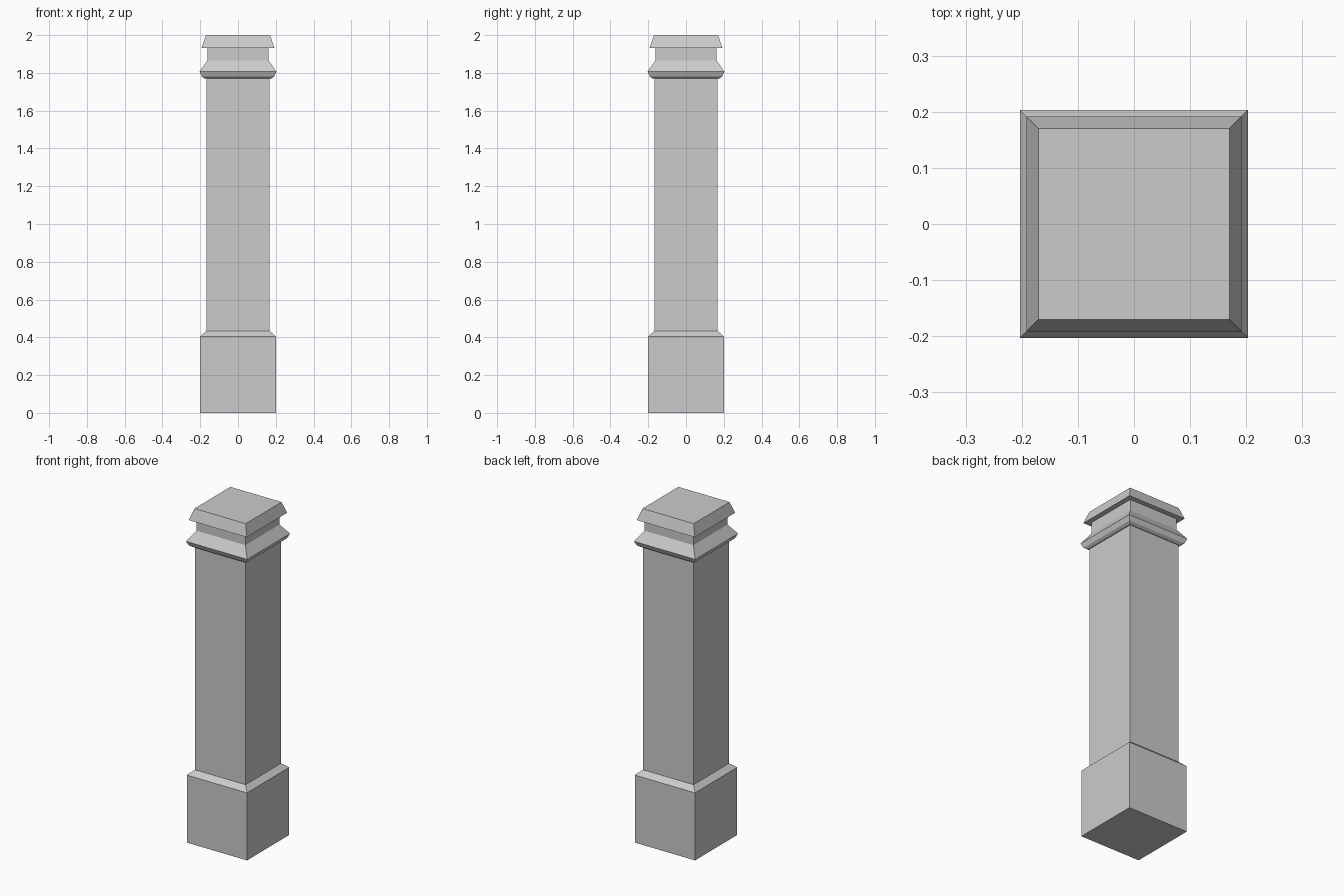
import bpy, bmesh

if "Cube" in bpy.data.objects:
    bpy.data.objects.remove(bpy.data.objects["Cube"])


def square_loft(name, profile):
    """Stack square rings given as (half width, z) and close both ends."""
    bm = bmesh.new()
    rings = []
    for h, z in profile:
        rings.append([bm.verts.new((sx * h, sy * h, z))
                      for sx, sy in ((-1, -1), (1, -1), (1, 1), (-1, 1))])
    for low, high in zip(rings, rings[1:]):
        for i in range(4):
            j = (i + 1) % 4
            bm.faces.new((low[i], low[j], high[j], high[i]))
    bm.faces.new(rings[0][::-1])
    bm.faces.new(rings[-1])
    bmesh.ops.recalc_face_normals(bm, faces=bm.faces)
    mesh = bpy.data.meshes.new(name)
    bm.to_mesh(mesh)
    bm.free()
    obj = bpy.data.objects.new(name, mesh)
    bpy.context.collection.objects.link(obj)
    return obj


# One continuous pillar, from the plinth up to the cap
square_loft("pillar", [
    (0.200, 0.0), (0.200, 0.405),        # plinth
    (0.168, 0.433), (0.168, 1.771),      # sloped shoulder and shaft
    (0.178, 1.771), (0.191, 1.780),      # collar underside
    (0.203, 1.807), (0.162, 1.866),      # collar edge and slope
    (0.162, 1.933),                      # neck
    (0.192, 1.933), (0.170, 2.0),        # tapered cap
])
